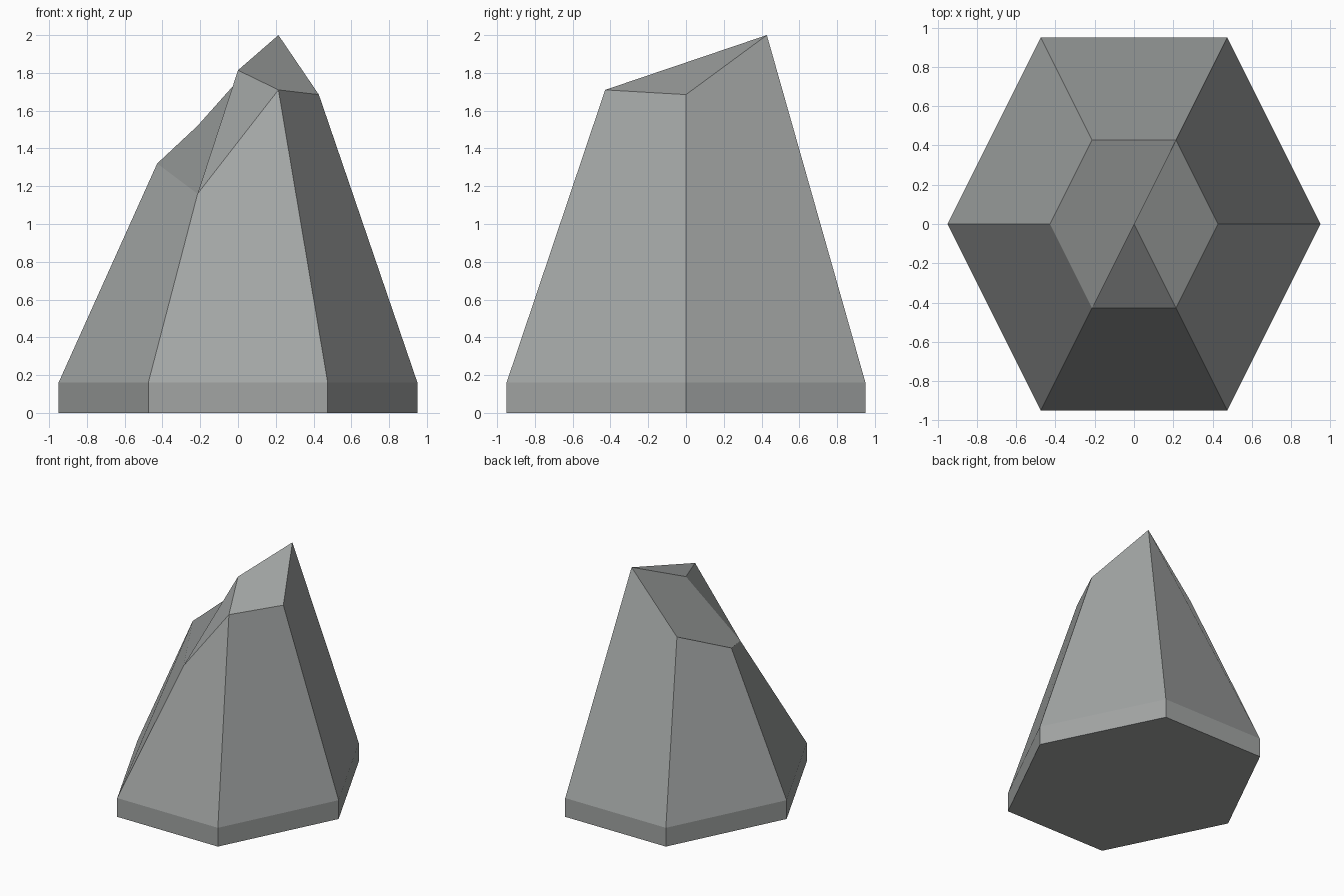
import bpy

if "Cube" in bpy.data.objects:
    bpy.data.objects.remove(bpy.data.objects["Cube"])

# One stone colour
stone = bpy.data.materials.new("grey stone")
stone.diffuse_color = (0.36, 0.375, 0.37, 1)
stone.use_nodes = True
stone.node_tree.nodes["Principled BSDF"].inputs["Base Color"].default_value = stone.diffuse_color

# Stretched hexagon, counter-clockwise from the right-hand corner
HEX = [(1, 0), (0.5, 1), (-0.5, 1), (-1, 0), (-0.5, -1), (0.5, -1)]
BASE, TOP, FOOT = 0.95, 0.428, 0.16
top_z = [1.685, 2.0, 1.52, 1.32, 1.16, 1.71]

# Rings: ground, top of foot, broken rim; then the centre of the broken top
verts = [(x * BASE, y * BASE, 0) for x, y in HEX]
verts += [(x * BASE, y * BASE, FOOT) for x, y in HEX]
verts += [(x * TOP, y * TOP, z) for (x, y), z in zip(HEX, top_z)]
verts.append((0, 0, 1.814))

# Underside, foot walls and tapering sides
faces = [tuple(range(5, -1, -1))]
for ring in (0, 6):
    for i in range(6):
        j = (i + 1) % 6
        faces.append((ring + j, ring + 6 + j, ring + 6 + i, ring + i))

# Chipped top: high facet, low facet and front notch
R, A, L2, L, D, B, C = range(12, 19)
faces += [(A, C, B, R), (L, D, C, A, L2), (D, B, C)]

mesh = bpy.data.meshes.new("broken_stone")
mesh.from_pydata(verts, [], faces)
mesh.materials.append(stone)
mesh.update()
bpy.context.collection.objects.link(bpy.data.objects.new("broken_stone", mesh))
